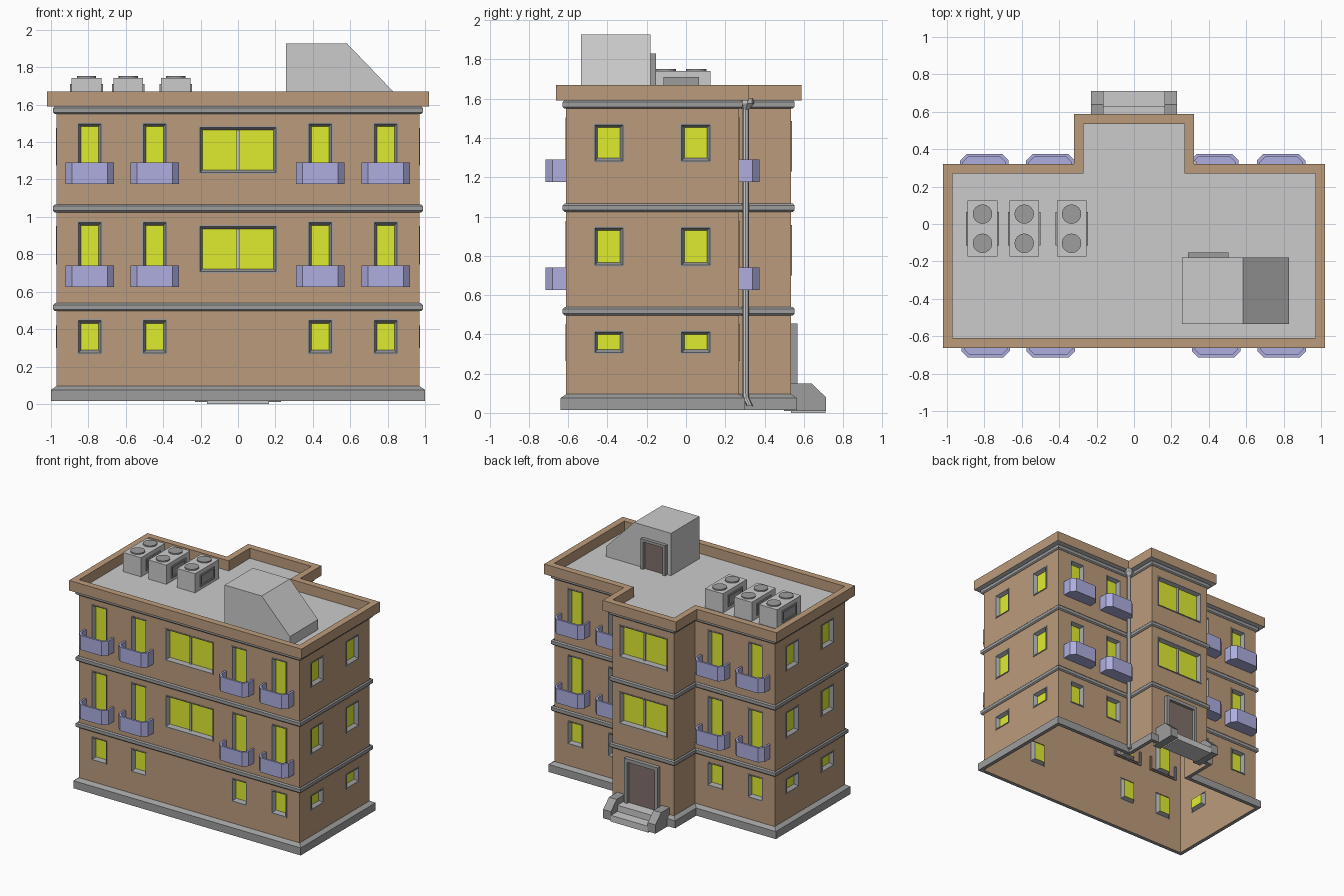
import bpy, bmesh, math
from mathutils import Matrix, Vector

if "Cube" in bpy.data.objects:
    bpy.data.objects.remove(bpy.data.objects["Cube"])


def material(name, rgb):
    m = bpy.data.materials.new(name)
    m.diffuse_color = (*rgb, 1)
    m.use_nodes = True
    m.node_tree.nodes["Principled BSDF"].inputs["Base Color"].default_value = m.diffuse_color
    return m


BRICK = material("brick", (0.50, 0.33, 0.20))
GLASS = material("lit_glass", (0.74, 0.84, 0.03))
BALC = material("balcony_paint", (0.42, 0.42, 0.74))
DOOR = material("door_wood", (0.22, 0.16, 0.15))
TRIM = material("dark_trim", (0.34, 0.34, 0.34))
I = Matrix.Identity(4)


def mesh(name, verts, faces, mat=None, M=I, recalc=True):
    bm = bmesh.new()
    vs = [bm.verts.new(M @ Vector(v)) for v in verts]
    for f in faces:
        bm.faces.new([vs[i] for i in f])
    if recalc:
        bmesh.ops.recalc_face_normals(bm, faces=bm.faces)
    me = bpy.data.meshes.new(name)
    bm.to_mesh(me)
    bm.free()
    ob = bpy.data.objects.new(name, me)
    bpy.context.collection.objects.link(ob)
    if mat:
        me.materials.append(mat)
    return ob


def loft(name, loops, mat=None, M=I, closed=True, caps=(True, True), wrap=False):
    n, k = len(loops[0]), len(loops)
    verts = [v for lp in loops for v in lp]
    faces = []
    for a in range(k if wrap else k - 1):
        b = (a + 1) % k
        for i in range(n if closed else n - 1):
            j = (i + 1) % n
            faces.append((a * n + i, a * n + j, b * n + j, b * n + i))
    if caps[0]:
        faces.append(tuple(range(n))[::-1])
    if caps[1]:
        faces.append(tuple(range((k - 1) * n, k * n)))
    return mesh(name, verts, faces, mat, M)


def rect(u0, u1, z0, z1, y, s=0.0):
    return [(u0 + s, y, z0 + s), (u1 - s, y, z0 + s), (u1 - s, y, z1 - s), (u0 + s, y, z1 - s)]


def box(name, x0, x1, y0, y1, z0, z1, mat=None, M=I):
    return loft(name, [rect(x0, x1, z0, z1, y0), rect(x0, x1, z0, z1, y1)], mat, M)


def disc_stack(name, rings, sides, mat=None):
    # rings: (centre x, y, z, radius)
    return loft(name, [[(x + r * math.cos(2 * math.pi * i / sides), y + r * math.sin(2 * math.pi * i / sides), z)
                        for i in range(sides)] for x, y, z, r in rings], mat)


# T-shaped footprint
PLAN = [(-.97, -.61), (.97, -.61), (.97, .27), (.27, .27),
        (.27, .535), (-.27, .535), (-.27, .27), (-.97, .27)]


def outline(off, z):
    return [(x + math.copysign(off, x), y + math.copysign(off, y), z) for x, y in PLAN]


# Window with splayed frame, set into a wall opening
def window(name, u0, u1, z0, z1, M, double):
    ins = 0.022
    loft(name + "_frame", [rect(u0, u1, z0, z1, 0), rect(u0, u1, z0, z1, -.004),
                           rect(u0, u1, z0, z1, -.004, .008), rect(u0, u1, z0, z1, .025, ins)],
         TRIM, M, caps=(False, False))
    mesh(name + "_pane", rect(u0, u1, z0, z1, .025, ins), [(0, 1, 2, 3)], GLASS, M, False)
    if double:
        c = (u0 + u1) / 2
        box(name + "_mullion", c - .007, c + .007, .012, .03, z0 + ins, z1 - ins, None, M)


# Chamfered open-topped balcony
def balcony(name, c, z0, M):
    def path(t, z):
        w, d, k = .13 - t, .105 - t, .036 - t * .4
        return [(c - w, .01, z), (c - w, k - d, z), (c - w + k, -d, z),
                (c + w - k, -d, z), (c + w, k - d, z), (c + w, .01, z)]
    loft(name, [path(0, z0), path(0, z0 + .115), path(.016, z0 + .115), path(.016, z0 + .016)],
         BALC, M, closed=False)


# Wall sheet with openings
def wall(name, angle, dist, u0, u1, holes=(), balconies=()):
    M = Matrix.Rotation(math.radians(angle), 4, 'Z') @ Matrix.Translation((0, -dist, 0))
    us = sorted({u0, u1, *[h[0] for h in holes], *[h[1] for h in holes]})
    zs = sorted({.015, 1.67, *[h[2] for h in holes], *[h[3] for h in holes]})
    verts = [(u, 0, z) for z in zs for u in us]
    n, faces = len(us), []
    for j in range(len(zs) - 1):
        for i in range(n - 1):
            cu, cz = (us[i] + us[i + 1]) / 2, (zs[j] + zs[j + 1]) / 2
            if not any(a < cu < b and c < cz < d for a, b, c, d in holes):
                faces.append((j * n + i, j * n + i + 1, (j + 1) * n + i + 1, (j + 1) * n + i))
    mesh(name, verts, faces, BRICK, M, False)
    for k, h in enumerate(holes):
        window(f"{name}_window_{k}", *h, M, h[1] - h[0] > .3)
    for k, (c, z) in enumerate(balconies):
        balcony(f"{name}_balcony_{k}", c, z, M)


def columns(cs):
    return [(c - .068, c + .068, a, b) for c in cs for a, b in ((.265, .453), (.64, .977), (1.19, 1.505))]


def balcs(cs):
    return [(c, z) for c in cs for z in (.625, 1.175)]


BIG = [(-.212, .212, .70, .957), (-.212, .212, 1.23, 1.487)]
SIDE = [(a, b, c, d) for a, b in ((-.472, -.314), (-.03, .13))
        for c, d in ((.30, .42), (.745, .95), (1.276, 1.475))]
FRONT = [-.793, -.445, .44, .79]

wall("front_wall", 0, .61, -.97, .97, columns(FRONT) + BIG, balcs(FRONT))
wall("right_wall", 90, .97, -.61, .27, SIDE)
wall("left_wall", -90, .97, -.27, .61, [(-b, -a, c, d) for a, b, c, d in SIDE])
wall("back_right_wall", 180, .27, -.97, -.27, columns([-.787, -.43]), balcs([-.787, -.43]))
wall("back_left_wall", 180, .27, .27, .97, columns([.447, .80]), balcs([.447, .80]))
wall("stairwell_back_wall", 180, .535, -.27, .27, BIG)
wall("stairwell_right_wall", 90, .27, .27, .535)
wall("stairwell_left_wall", -90, .27, -.535, -.27)

# Parapet, roof deck, plinth and floor bands
loft("parapet", [outline(0, 1.67), outline(-.052, 1.67), outline(-.052, 1.59)], BRICK, caps=(False, False))
mesh("roof_deck", outline(-.052, 1.59), [tuple(range(8))], None, I, False)
loft("plinth", [outline(o, z) for o, z in ((0, .015), (.03, .015), (.03, .075), (0, .095))],
     TRIM, caps=(False, False))
for k, z in enumerate((.518, 1.045, 1.571)):
    prof = ((-.008, -.021), (.009, -.021), (.018, -.012), (.018, .012), (.009, .021), (-.008, .021))
    loft(f"floor_band_{k}", [outline(o, z + dz) for o, dz in prof], TRIM, caps=(False, False), wrap=True)


# Framed door facing the back
def door(name, x0, x1, y0, y1, z0, z1, t):
    arch = [(x0, z0), (x0, z1), (x1, z1), (x1, z0), (x1 - t, z0), (x1 - t, z1 - t), (x0 + t, z1 - t), (x0 + t, z0)]
    loft(name + "_frame", [[(x, y, z) for x, z in arch] for y in (y0, y1)], TRIM)
    box(name + "_leaf", x0 + t, x1 - t, y0, y0 + (y1 - y0) * .4, z0, z1 - t, DOOR)


door("entrance", -.148, .148, .53, .567, .09, .455, .027)
door("roof_door", .29, .505, -.185, -.152, 1.59, 1.83, .022)

# Entrance steps with sloped cheek blocks
for name, x0, x1 in (("left_step_cheek", -.23, -.162), ("right_step_cheek", .162, .23)):
    prof = [(.50, .01), (.50, .15), (.64, .15), (.712, .08), (.712, .01)]
    loft(name, [[(x, y, z) for y, z in prof] for x in (x0, x1)], TRIM)
stair = [(.535, 0), (.535, .10), (.63, .10), (.63, .05), (.71, .05), (.71, 0)]
loft("entrance_steps", [[(x, y, z) for y, z in stair] for x in (-.165, .165)])

# Roof stair house with sloping end
house = [(.257, 1.59), (.257, 1.927), (.583, 1.927), (.83, 1.67), (.83, 1.59)]
loft("roof_stair_house", [[(x, y, z) for x, z in house] for y in (-.535, -.18)])

# Rooftop air conditioners
for k, c in enumerate((-.81, -.587, -.334)):
    box(f"cooler_{k}_body", c - .079, c + .079, -.175, .125, 1.59, 1.742)
    for j, y in enumerate((-.103, .053)):
        disc_stack(f"cooler_{k}_fan_{j}", [(c, y, 1.735, .052), (c, y, 1.752, .052)], 16, TRIM)
    for s in (-1, 1):
        M = Matrix.Translation((c + s * .079, -.025, 0)) @ Matrix.Rotation(s * math.pi / 2, 4, 'Z')
        loft(f"cooler_{k}_grille_{s}", [rect(-.09, .09, 1.615, 1.71, .005), rect(-.09, .09, 1.615, 1.71, -.008),
                                       rect(-.09, .09, 1.615, 1.71, -.008, .014),
                                       rect(-.09, .09, 1.615, 1.71, -.002, .014)], TRIM, M, caps=(False, True))

# Drainpipe in the back right corner, with hopper and kicked outlet
disc_stack("drainpipe", [(.315, .325, .035, .016), (.306, .306, .075, .016), (.304, .304, .10, .016),
                         (.304, .304, 1.545, .016), (.308, .312, 1.575, .034), (.308, .312, 1.60, .034)], 8)
